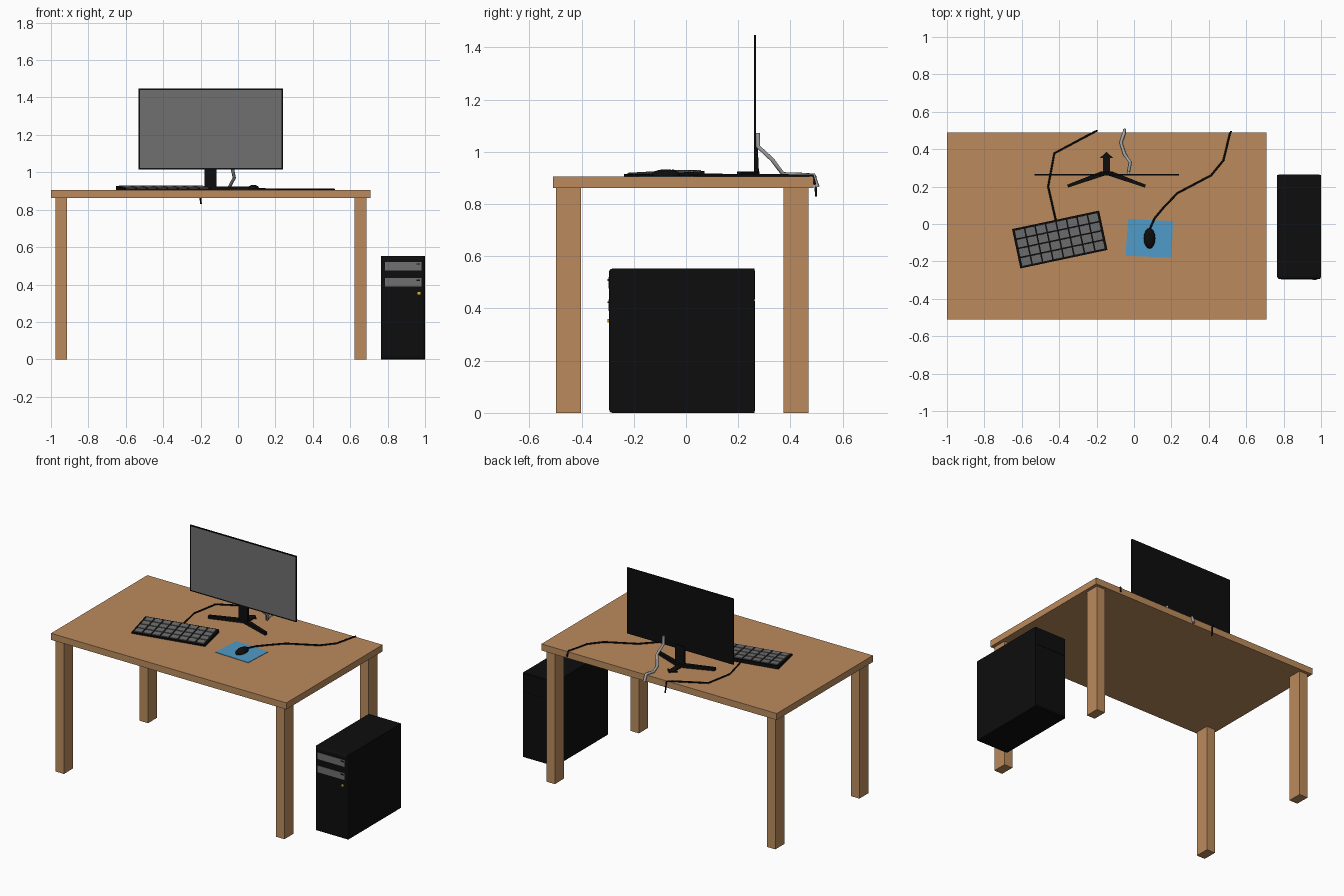
import bpy, bmesh, math
from mathutils import Matrix, Vector

if "Cube" in bpy.data.objects:
    bpy.data.objects.remove(bpy.data.objects["Cube"])


def mat(name, r, g, b):
    m = bpy.data.materials.new(name)
    m.diffuse_color = (r, g, b, 1)
    m.use_nodes = True
    m.node_tree.nodes["Principled BSDF"].inputs["Base Color"].default_value = m.diffuse_color
    return m


WOOD = mat("wood", 0.50, 0.26, 0.11)
BLACK = mat("black_plastic", 0.004, 0.004, 0.004)
GREY = mat("dark_grey", 0.16, 0.16, 0.16)
BLUE = mat("pad_blue", 0.08, 0.33, 0.58)
SILVER = mat("light_grey", 0.36, 0.36, 0.36)
YELLOW = mat("yellow", 0.7, 0.5, 0.02)


def finish(name, bm, *mats):
    bmesh.ops.recalc_face_normals(bm, faces=bm.faces)
    me = bpy.data.meshes.new(name)
    bm.to_mesh(me)
    bm.free()
    for m in mats:
        me.materials.append(m)
    ob = bpy.data.objects.new(name, me)
    bpy.context.collection.objects.link(ob)
    return ob


def add_box(bm, x0, x1, y0, y1, z0, z1, M=Matrix()):
    T = Matrix.Translation(((x0 + x1) / 2, (y0 + y1) / 2, (z0 + z1) / 2))
    S = Matrix.Diagonal((x1 - x0, y1 - y0, z1 - z0, 1))
    bmesh.ops.create_cube(bm, size=1, matrix=M @ T @ S)


def box(name, m, *dims):
    bm = bmesh.new()
    add_box(bm, *dims)
    return finish(name, bm, m)


def prism(name, m, pts, vec, M=Matrix()):
    """Extrude a closed outline along a vector."""
    bm = bmesh.new()
    f = bm.faces.new([bm.verts.new(M @ Vector(p)) for p in pts])
    ext = bmesh.ops.extrude_face_region(bm, geom=[f])["geom"]
    moved = [v for v in ext if isinstance(v, bmesh.types.BMVert)]
    bmesh.ops.translate(bm, verts=moved, vec=M.to_3x3() @ Vector(vec))
    return finish(name, bm, m)


def cable(name, m, radius, pts):
    cu = bpy.data.curves.new(name, "CURVE")
    cu.dimensions = "3D"
    cu.bevel_depth = radius
    cu.bevel_resolution = 1
    cu.use_fill_caps = True
    sp = cu.splines.new("POLY")
    sp.points.add(len(pts) - 1)
    for p, co in zip(sp.points, pts):
        p.co = (*co, 1)
    cu.materials.append(m)
    ob = bpy.data.objects.new(name, cu)
    bpy.context.collection.objects.link(ob)
    bpy.ops.object.select_all(action="DESELECT")
    ob.select_set(True)
    bpy.context.view_layer.objects.active = ob
    bpy.ops.object.convert(target="MESH")


TOP = 0.905

# Desk: slab and four legs
box("desk_top", WOOD, -1.0, 0.708, -0.51, 0.488, 0.862, TOP)
for side, x in (("left", -0.977), ("right", 0.624)):
    for end, y in (("front", -0.498), ("back", 0.374)):
        box(f"{end}_{side}_leg", WOOD, x, x + 0.062, y, y + 0.095, 0, 0.862)

# Monitor: thin panel with inset display
bm = bmesh.new()
add_box(bm, -0.532, 0.24, 0.26, 0.268, 1.015, 1.447)
bm.faces.ensure_lookup_table()
front = min(bm.faces, key=lambda f: f.calc_center_median().y)
bmesh.ops.inset_region(bm, faces=[front], thickness=0.01, depth=-0.001)
front.material_index = 1
finish("monitor_screen", bm, BLACK, GREY)

# Stand: tapered neck, two splayed feet, arrow-shaped back foot
CX, CY = -0.147, 0.275
prism("stand_neck", BLACK,
      [(CX - 0.033, 0.261, TOP), (CX - 0.033, 0.28, TOP),
       (CX - 0.033, 0.274, 1.04), (CX - 0.033, 0.266, 1.04),
       (CX - 0.033, 0.261, 1.014)], (0.066, 0, 0))
for name, s in (("stand_left_foot", -1), ("stand_right_foot", 1)):
    prism(name, BLACK,
          [(CX, CY - 0.013, TOP), (CX + s * 0.206, 0.195, TOP),
           (CX + s * 0.21, 0.21, TOP), (CX + s * 0.03, CY + 0.006, TOP),
           (CX, CY + 0.006, TOP)], (0, 0, 0.02))
prism("stand_back_foot", BLACK,
      [(CX - 0.018, CY, TOP), (CX + 0.018, CY, TOP), (CX + 0.018, 0.352, TOP),
       (CX + 0.036, 0.352, TOP), (CX, 0.387, TOP), (CX - 0.036, 0.352, TOP),
       (CX - 0.018, 0.352, TOP)], (0, 0, 0.007))

# Keyboard: wedge body with a grid of keys on its slope
W, D, HF, HB = 0.476, 0.215, 0.009, 0.021
KB = Matrix.Translation((-0.397, -0.083, TOP)) @ Matrix.Rotation(math.radians(12), 4, "Z")
prism("keyboard_body", BLACK,
      [(-W / 2, -D / 2, 0), (-W / 2, D / 2, 0), (-W / 2, D / 2, HB), (-W / 2, -D / 2, HF)],
      (W, 0, 0), KB)
slope = KB @ Matrix.Translation((0, 0, (HF + HB) / 2)) @ Matrix.Rotation(math.atan((HB - HF) / D), 4, "X")
bm = bmesh.new()
COLS, ROWS = 8, 4
px, py = (W - 0.018) / COLS, (D - 0.014) / ROWS
for i in range(COLS):
    for j in range(ROWS):
        x, y = (i - (COLS - 1) / 2) * px, (j - (ROWS - 1) / 2) * py
        add_box(bm, x - px * 0.43, x + px * 0.43, y - py * 0.42, y + py * 0.42, -0.001, 0.005, slope)
finish("keyboard_keys", bm, GREY)

# Mouse pad
prism("mouse_pad", BLUE,
      [(-0.045, -0.17, TOP), (0.2, -0.18, TOP), (0.209, 0.015, TOP), (-0.032, 0.028, TOP)],
      (0, 0, 0.003))

# Mouse: half ellipsoid with a scroll wheel
bm = bmesh.new()
bmesh.ops.create_uvsphere(bm, u_segments=16, v_segments=10, radius=1)
bmesh.ops.bisect_plane(bm, geom=bm.verts[:] + bm.edges[:] + bm.faces[:],
                       plane_co=(0, 0, -0.15), plane_no=(0, 0, -1), clear_outer=True)
bmesh.ops.holes_fill(bm, edges=[e for e in bm.edges if e.is_boundary])
bmesh.ops.transform(bm, verts=bm.verts, matrix=Matrix.Translation((0.083, -0.077, 0.911))
                    @ Matrix.Diagonal((0.031, 0.055, 0.022, 1)))
mouse = finish("mouse_body", bm, BLACK)
bpy.ops.object.select_all(action="DESELECT")
mouse.select_set(True)
bpy.context.view_layer.objects.active = mouse
bpy.ops.object.shade_smooth_by_angle()
bm = bmesh.new()
bmesh.ops.create_cone(bm, cap_ends=True, segments=12, radius1=0.007, radius2=0.007, depth=0.005,
                      matrix=Matrix.Translation((0.083, -0.05, 0.926)) @ Matrix.Rotation(math.pi / 2, 4, "Y"))
finish("mouse_wheel", bm, BLACK)

# Cables running over the back edge of the desk
cable("mouse_cable", BLACK, 0.005,
      [(0.083, -0.03, 0.913), (0.11, 0.03, 0.911), (0.16, 0.09, 0.91), (0.232, 0.165, 0.91),
       (0.412, 0.26, 0.91), (0.478, 0.34, 0.91), (0.513, 0.485, 0.91), (0.519, 0.494, 0.875)])
cable("keyboard_cable", BLACK, 0.005,
      [(-0.417, 0.015, 0.915), (-0.459, 0.2, 0.91), (-0.426, 0.378, 0.91),
       (-0.235, 0.48, 0.91), (-0.205, 0.496, 0.905), (-0.198, 0.498, 0.83)])
cable("monitor_cable", SILVER, 0.009,
      [(-0.03, 0.276, 1.072), (-0.03, 0.276, 1.02), (-0.02, 0.33, 0.97), (-0.05, 0.372, 0.914),
       (-0.07, 0.435, 0.912), (-0.052, 0.488, 0.91), (-0.05, 0.503, 0.865)])

# Computer tower with rounded front edges
bm = bmesh.new()
add_box(bm, 0.765, 1.0, -0.295, 0.263, 0, 0.553)
front = min(bm.faces, key=lambda f: f.calc_center_median().y)
bmesh.ops.bevel(bm, geom=front.edges[:], offset=0.014, segments=3, profile=0.5, affect="EDGES")
finish("tower_case", bm, BLACK)

# Drive bays, buttons and rear panels
for name, z in (("upper", 0.476), ("lower", 0.39)):
    box(f"{name}_drive_bay", GREY, 0.785, 0.981, -0.297, -0.29, z, z + 0.044)
    box(f"{name}_drive_button", BLACK, 0.955, 0.974, -0.3, -0.29, z + 0.03, z + 0.036)
box("power_button", YELLOW, 0.961, 0.975, -0.3, -0.29, 0.346, 0.359)
box("rear_power_supply_panel", BLACK, 0.772, 0.993, 0.26, 0.265, 0.435, 0.546)
box("rear_lower_panel", BLACK, 0.772, 0.993, 0.26, 0.265, 0.008, 0.428)
